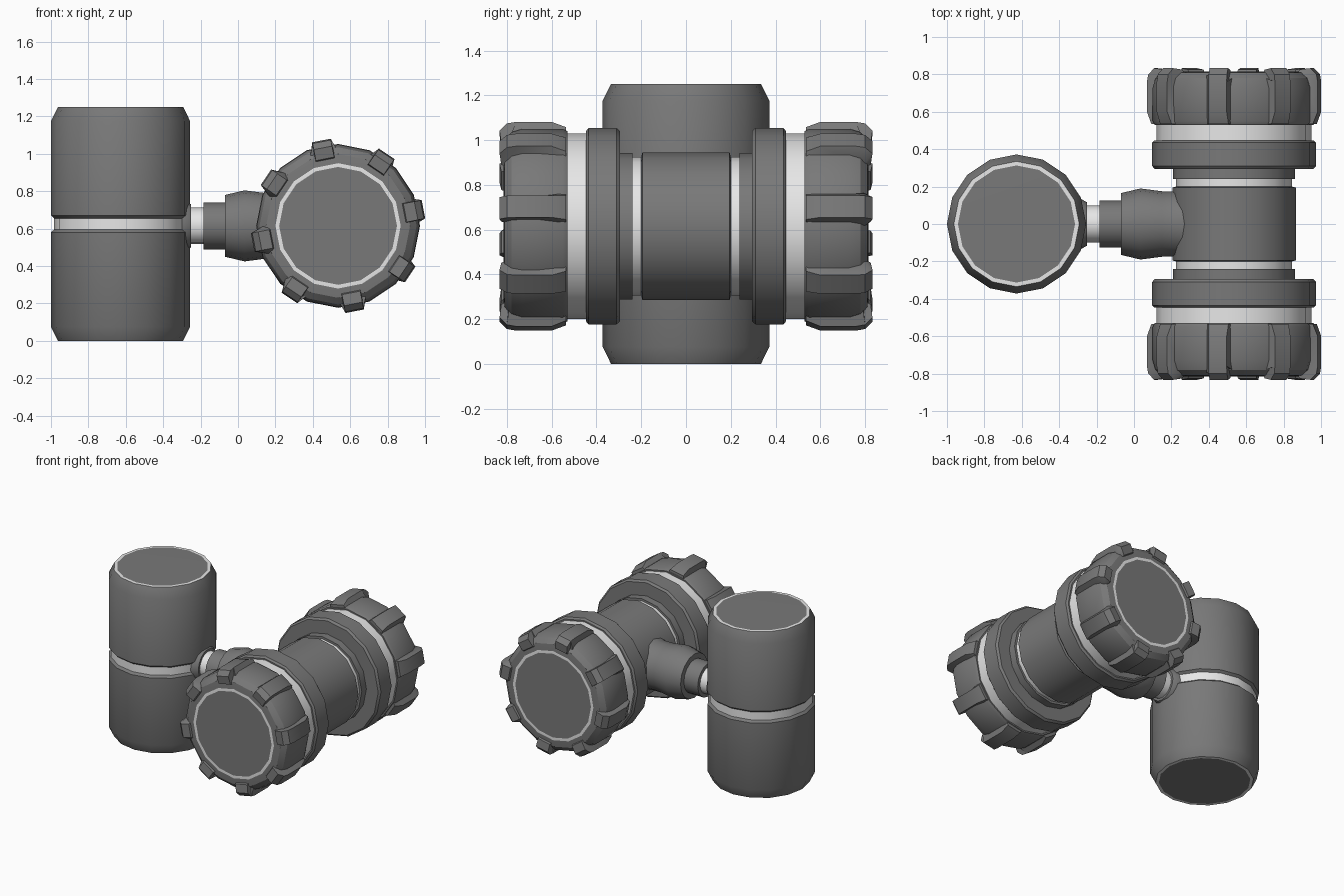
import bpy, bmesh, math
from mathutils import Vector, Matrix

cube = bpy.data.objects.get("Cube")
if cube:
    bpy.data.objects.remove(cube, do_unlink=True)


def material(name, value):
    m = bpy.data.materials.new(name)
    m.use_nodes = True
    col = (value, value, value, 1.0)
    m.diffuse_color = col
    m.node_tree.nodes["Principled BSDF"].inputs["Base Color"].default_value = col
    return m


MATS = [material("dark grey", 0.19), material("light grey", 0.8)]
D, L = 0, 1


def finish(name, bm, angle=30):
    bmesh.ops.recalc_face_normals(bm, faces=bm.faces)
    me = bpy.data.meshes.new(name)
    bm.to_mesh(me)
    bm.free()
    for m in MATS:
        me.materials.append(m)
    ob = bpy.data.objects.new(name, me)
    bpy.context.collection.objects.link(ob)
    bpy.ops.object.select_all(action='DESELECT')
    ob.select_set(True)
    bpy.context.view_layer.objects.active = ob
    bpy.ops.object.shade_smooth_by_angle(angle=math.radians(angle))
    return ob


def lathe(name, origin, axis, profile, sides=16):
    """Turn (radius, height, colour of the band that follows) about an axis."""
    origin, w = Vector(origin), Vector(axis)
    u = Vector((0, 0, 1)) if abs(w.z) < 0.5 else Vector((1, 0, 0))
    v = w.cross(u)
    bm = bmesh.new()
    rings = []
    for r, h, _ in profile:
        ring = []
        for i in range(sides):
            a = 2 * math.pi * i / sides
            ring.append(bm.verts.new(origin + w * h + (u * math.cos(a) + v * math.sin(a)) * r))
        rings.append(ring)
    for k in range(len(rings) - 1):
        for i in range(sides):
            j = (i + 1) % sides
            f = bm.faces.new((rings[k][i], rings[k][j], rings[k + 1][j], rings[k + 1][i]))
            f.material_index = profile[k][2]
    bm.faces.new(rings[0])
    bm.faces.new(rings[-1])
    return finish(name, bm)


def lug(name, centre, side, angle):
    """Grip block: radial outline given as (radius, height, half width)."""
    outline = [(0.35, 0.79, 0.055), (0.365, 0.825, 0.05), (0.425, 0.833, 0.05),
               (0.458, 0.80, 0.05), (0.465, 0.76, 0.05), (0.465, 0.60, 0.05),
               (0.44, 0.535, 0.055), (0.38, 0.535, 0.08), (0.38, 0.79, 0.08)]
    rad = Vector((math.cos(angle), 0, math.sin(angle)))
    tan = Vector((-math.sin(angle), 0, math.cos(angle)))
    up = Vector((0, side, 0))
    bm = bmesh.new()
    a, b = [], []
    for r, h, hw in outline:
        p = Vector(centre) + rad * r + up * h
        a.append(bm.verts.new(p + tan * hw))
        b.append(bm.verts.new(p - tan * hw))
    n = len(outline)
    for i in range(n):
        j = (i + 1) % n
        bm.faces.new((a[i], a[j], b[j], b[i]))
    bmesh.ops.triangulate(bm, faces=[bm.faces.new(a), bm.faces.new(b)])
    return finish(name, bm, 35)


# Upright cylinder with a light groove round the middle and inlaid end rings
half = [(0.365, 0.03, L), (0.355, 0.03, D), (0.372, 0.045, D), (0.372, 0.55, D),
        (0.335, 0.625, L), (0.313, 0.6255, D)]
lower = [(0.313, -0.6255, L), (0.335, -0.625, D), (0.372, -0.55, D), (0.372, -0.045, D),
         (0.355, -0.03, L)]
lathe("upright_cylinder", (-0.628, 0, 0.6255), (0, 0, 1), lower + half[1:])

# Neck joining the cylinder to the cross barrel
lathe("neck", (0, 0, 0.615), (1, 0, 0), [
    (0.14, -0.36, D), (0.135, -0.285, D), (0.115, -0.25, D), (0.098, -0.25, L),
    (0.098, -0.185, D), (0.125, -0.185, D), (0.125, -0.07, D), (0.165, -0.07, D),
    (0.19, 0.035, D), (0.175, 0.15, D), (0.175, 0.23, D), (0.20, 0.32, D)])

# Cross barrel
C = (0.535, 0, 0.615)
lathe("barrel", C, (0, 1, 0), [
    (0.327, -0.31, D), (0.327, -0.24, D), (0.31, -0.24, L), (0.31, -0.2, D),
    (0.33, -0.195, D), (0.33, 0.195, D), (0.31, 0.2, L), (0.31, 0.24, D),
    (0.327, 0.24, D), (0.327, 0.31, D)])

# Matching flange, light ring and gripped cap at each end
for side, end in ((-1, "front"), (1, "back")):
    axis = (0, side, 0)
    lathe(end + "_flange", C, axis, [
        (0.31, 0.295, D), (0.425, 0.295, D), (0.438, 0.31, D),
        (0.438, 0.435, D), (0.425, 0.447, D), (0.31, 0.447, D)])
    lathe(end + "_light_ring", C, axis, [(0.415, 0.44, L), (0.415, 0.54, L)])
    lathe(end + "_cap", C, axis, [
        (0.40, 0.53, D), (0.425, 0.53, D), (0.435, 0.55, D), (0.435, 0.73, D),
        (0.42, 0.78, D), (0.385, 0.81, D), (0.335, 0.815, L), (0.315, 0.815, D)])
    for i in range(8):
        lug(f"{end}_cap_lug_{i + 1}", C, side, math.radians(11 + 45 * i))
